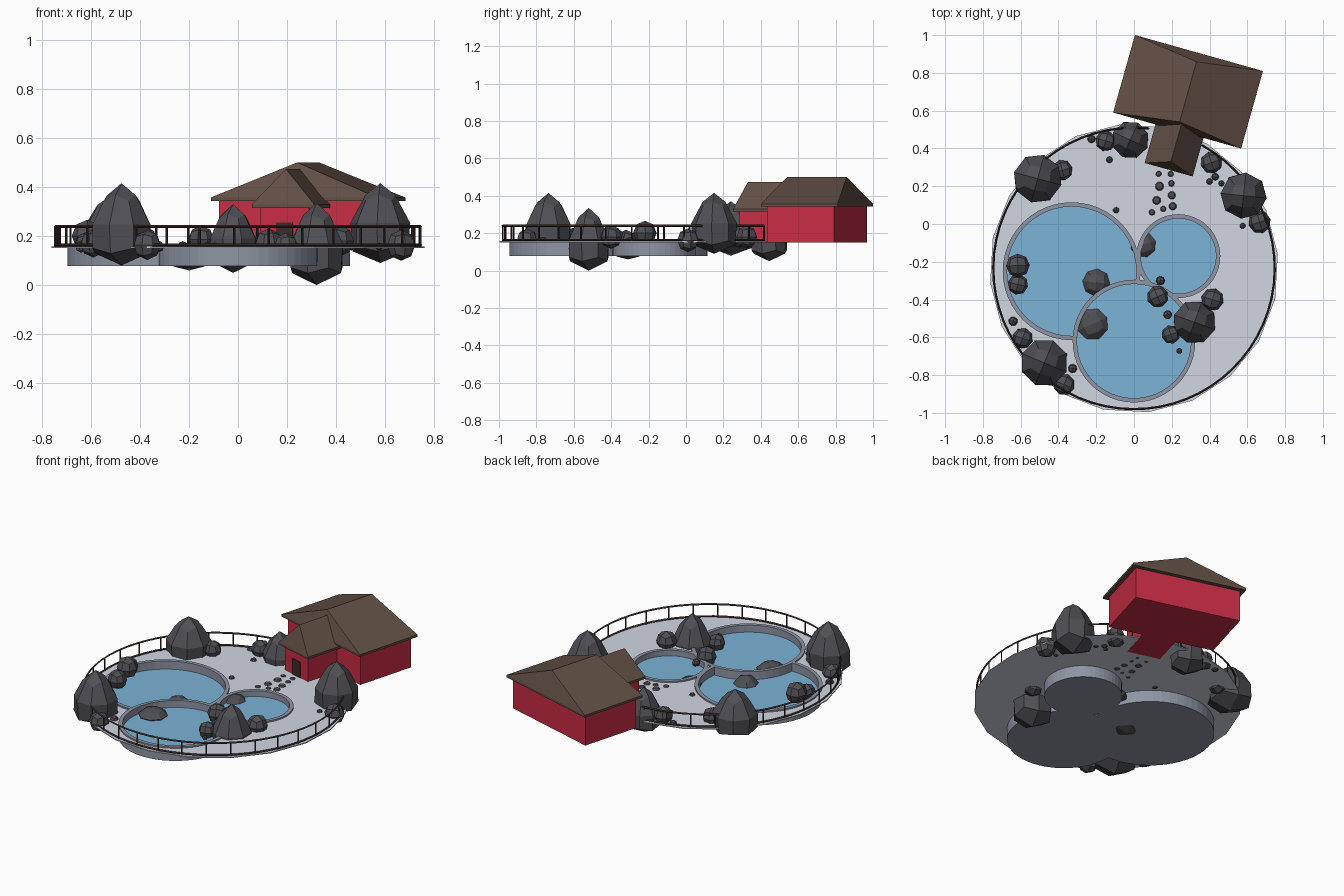
import bpy, bmesh, math, random
from mathutils import Matrix, Vector

if "Cube" in bpy.data.objects:
    bpy.data.objects.remove(bpy.data.objects["Cube"])

random.seed(4)
DECK_C, DECK_Z = Vector((0, -0.235, 0)), 0.157


def material(name, rgb):
    m = bpy.data.materials.new(name)
    m.diffuse_color = (*[(c / 255) ** 2.2 for c in rgb], 1)
    m.use_nodes = True
    m.node_tree.nodes["Principled BSDF"].inputs["Base Color"].default_value = m.diffuse_color
    return m


ROCK = material("rock", (80, 80, 85))
DECK = material("pale_stone", (208, 213, 224))
RIM = material("pool_stone", (142, 147, 162))
WATER = material("water", (122, 178, 214))
RED = material("red_wall", (200, 48, 70))
ROOF = material("brown_roof", (98, 80, 70))
WOOD = material("dark_wood", (62, 49, 46))


def add(name, bm, mat, matrix=None):
    bmesh.ops.recalc_face_normals(bm, faces=bm.faces)
    me = bpy.data.meshes.new(name)
    bm.to_mesh(me)
    bm.free()
    ob = bpy.data.objects.new(name, me)
    bpy.context.collection.objects.link(ob)
    if mat:
        me.materials.append(mat)
    if matrix:
        ob.matrix_world = matrix
    return ob


def cylinder(name, x, y, r, z0, z1, mat, sides=48, turn=0):
    bm = bmesh.new()
    bmesh.ops.create_cone(bm, cap_ends=True, segments=sides, radius1=r, radius2=r, depth=z1 - z0,
                          matrix=Matrix.Translation((x, y, (z0 + z1) / 2)) @ Matrix.Rotation(turn, 4, 'Z'))
    return add(name, bm, mat)


def cut(ob, cutter):
    mod = ob.modifiers.new("cut", 'BOOLEAN')
    mod.operation, mod.solver, mod.object = 'DIFFERENCE', 'EXACT', cutter
    cutter.hide_render = True
    cutter.hide_set(True)


# Stone deck
deck = cylinder("deck", 0, DECK_C.y, 0.765, DECK_Z - 0.006, DECK_Z, DECK, 20, 0.1)


# Pools: a solid tub with a raised rim, filled by a lower sheet of water
def tub(name, x, y, r, water_z, n=48):
    bm = bmesh.new()
    profile = [(r, 0.078), (r, 0.166), (r - 0.023, 0.166), (r - 0.023, water_z)]
    rings = []
    for pr, pz in profile:
        rings.append([bm.verts.new((x + pr * math.cos(2 * math.pi * i / n),
                                    y + pr * math.sin(2 * math.pi * i / n), pz)) for i in range(n)])
    for a, b in zip(rings, rings[1:]):
        for i in range(n):
            j = (i + 1) % n
            bm.faces.new((a[i], a[j], b[j], b[i]))
    bm.faces.new(rings[0])
    surface = bm.faces.new(rings[-1])
    ob = add(name, bm, RIM)
    ob.data.materials.append(WATER)
    ob.data.polygons[len(ob.data.polygons) - 1].material_index = 1
    return ob


POOLS = [("large_pool", -0.33, -0.25, 0.365, 0.115),
         ("front_pool", 0, -0.62, 0.325, 0.122),
         ("small_pool", 0.235, -0.17, 0.222, 0.13)]
tubs = {}
for name, x, y, r, wz in POOLS:
    tubs[name] = tub(name, x, y, r, wz)
    cut(deck, cylinder(name + "_cutter", x, y, r - 0.004, 0.0, 0.3, None))
front_cutter = bpy.data.objects["front_pool_cutter"]
cut(tubs["large_pool"], front_cutter)
cut(tubs["small_pool"], front_cutter)
cut(tubs["small_pool"], bpy.data.objects["large_pool_cutter"])


# Rocks: a cube cut once per side and rounded, wider at the bottom when tapered
def rock(name, x, y, r, z0, z1, taper=0.0):
    bm = bmesh.new()
    bmesh.ops.create_cube(bm, size=2)
    bmesh.ops.subdivide_edges(bm, edges=bm.edges[:], cuts=1, use_grid_fill=True)
    for v in bm.verts:
        p = v.co.normalized()
        k = r * (1 - taper * p.z)
        v.co = (p.x * k, p.y * k, p.z * (z1 - z0) / 2)
    return add(name, bm, ROCK, Matrix.Translation((x, y, (z0 + z1) / 2))
               @ Matrix.Rotation(random.uniform(-0.5, 0.5), 4, 'Z'))


for x, y, r, z0, z1 in [(-0.51, 0.24, 0.13, 0.08, 0.37), (-0.475, -0.735, 0.127, 0.08, 0.415),
                        (0.58, 0.15, 0.123, 0.09, 0.415), (0.32, -0.52, 0.115, 0.0, 0.335),
                        (-0.02, 0.445, 0.1, 0.05, 0.33)]:
    rock("boulder", x, y, r, z0, z1, 0.42)

for x, y, r, z0, z1 in [(-0.2, -0.31, 0.075, 0.06, 0.165), (-0.22, -0.53, 0.085, 0.085, 0.17),
                        (0.05, -0.11, 0.07, 0.09, 0.165)]:
    rock("pool_rock", x, y, r, z0, z1, 0.25)

for x, y, r, z in [(-0.38, 0.285, 0.055, 0.18), (-0.15, 0.44, 0.055, 0.185), (-0.615, -0.22, 0.063, 0.2),
                   (-0.615, -0.32, 0.055, 0.16), (-0.59, -0.605, 0.055, 0.17), (-0.37, -0.85, 0.058, 0.163),
                   (0.415, -0.40, 0.06, 0.18), (0.125, -0.385, 0.058, 0.17), (0.195, -0.585, 0.05, 0.16),
                   (0.41, 0.325, 0.058, 0.18), (0.665, 0.01, 0.06, 0.162)]:
    rock("small_rock", x, y, r, z - r * 1.05, z + r * 1.05)

for x, y, r in [(-0.64, -0.515, 0.025), (-0.325, -0.765, 0.024), (0.14, -0.30, 0.024), (0.178, -0.48, 0.024),
                (0.24, -0.672, 0.016), (0.575, -0.01, 0.016), (0.40, 0.225, 0.017), (0.463, 0.215, 0.016),
                (-0.13, 0.34, 0.018), (-0.225, 0.45, 0.022), (-0.095, 0.073, 0.017), (0.43, 0.25, 0.02)]:
    rock("pebble", x, y, r, DECK_Z - r, DECK_Z + r)

# Stepping stones leading from the door to the pools
for x, y, r in [(0.13, 0.265, 0.016), (0.195, 0.265, 0.016), (0.135, 0.2, 0.024), (0.198, 0.215, 0.017),
                (0.12, 0.125, 0.023), (0.2, 0.152, 0.022), (0.095, 0.062, 0.017), (0.155, 0.08, 0.016),
                (0.205, 0.094, 0.021)]:
    rock("stepping_stone", x, y, r, DECK_Z - r * 0.6, DECK_Z + r * 0.6)

# Railing: two rails and posts, open where the porch meets the deck
RAIL_R, A0, A1 = 0.745, math.radians(84), math.radians(421)


def on_rail(t, z):
    a = A0 + (A1 - A0) * t
    return Vector((RAIL_R * math.cos(a), DECK_C.y + RAIL_R * math.sin(a), z))


def bar(name, paths, depth):
    cu = bpy.data.curves.new(name, 'CURVE')
    cu.dimensions, cu.bevel_depth, cu.bevel_resolution, cu.use_fill_caps = '3D', depth, 0, True
    for pts in paths:
        s = cu.splines.new('POLY')
        s.use_smooth = False
        s.points.add(len(pts) - 1)
        for p, co in zip(s.points, pts):
            p.co = (*co, 1)
    cu.materials.append(WOOD)
    bpy.context.collection.objects.link(bpy.data.objects.new(name, cu))


bar("rails", [[on_rail(i / 60, z) for i in range(61)] for z in (0.163, 0.239)], 0.006)
bar("rail_posts", [[on_rail(i / 31, z) for z in (0.157, 0.239)] for i in range(32)], 0.005)

# House, built in its own turned frame
HOUSE = Matrix.Translation((0.286, 0.70, 0)) @ Matrix.Rotation(math.radians(-15.7), 4, 'Z')


def box(name, x0, x1, y0, y1, z0, z1, mat):
    bm = bmesh.new()
    bmesh.ops.create_cube(bm, size=1)
    bmesh.ops.scale(bm, vec=(x1 - x0, y1 - y0, z1 - z0), verts=bm.verts)
    bmesh.ops.translate(bm, vec=((x0 + x1) / 2, (y0 + y1) / 2, (z0 + z1) / 2), verts=bm.verts)
    return add(name, bm, mat, HOUSE)


def hip_roof(name, x, hw, y0, y1, z, top, r0, r1):
    bm = bmesh.new()
    low, eave = ([bm.verts.new((x + sx * hw, y, h)) for sx, y in ((-1, y0), (1, y0), (1, y1), (-1, y1))]
                 for h in (z, z + 0.014))
    f, b = bm.verts.new((x, r0, top)), bm.verts.new((x, r1, top))
    bm.faces.new(low)
    for i in range(4):
        j = (i + 1) % 4
        bm.faces.new((low[i], low[j], eave[j], eave[i]))
    bm.faces.new((eave[0], eave[1], f))
    bm.faces.new((eave[1], eave[2], b, f))
    bm.faces.new((eave[2], eave[3], b))
    bm.faces.new((eave[3], eave[0], f, b))
    add(name, bm, ROOF, HOUSE)


box("house_walls", -0.326, 0.326, -0.187, 0.187, 0.15, 0.35, RED)
hip_roof("house_roof", 0, 0.352, -0.213, 0.213, 0.343, 0.5, -0.165, 0.165)
box("porch_walls", -0.09, 0.115, -0.4, -0.18, 0.15, 0.325, RED)
hip_roof("porch_roof", 0.013, 0.132, -0.425, -0.11, 0.315, 0.473, -0.38, -0.12)
box("door", -0.022, 0.048, -0.405, -0.395, 0.157, 0.255, WOOD)
